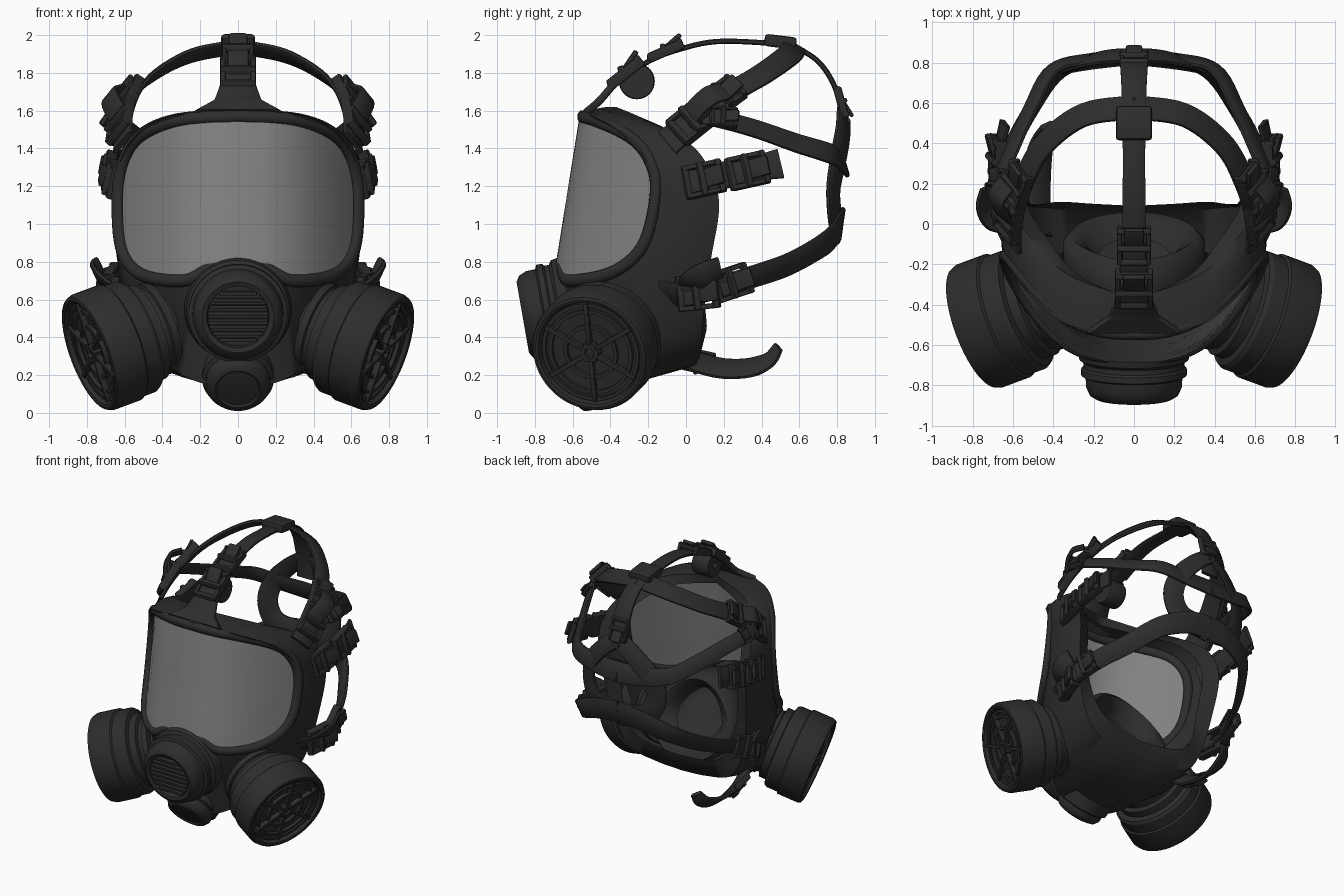
import bpy, bmesh, math
from mathutils import Vector, Matrix

if "Cube" in bpy.data.objects:
    bpy.data.objects.remove(bpy.data.objects["Cube"])

def material(name, c):
    m = bpy.data.materials.new(name)
    m.diffuse_color = (c, c, c, 1)
    m.use_nodes = True
    m.node_tree.nodes["Principled BSDF"].inputs["Base Color"].default_value = m.diffuse_color
    return m

RUBBER = material("black rubber", 0.026)
LENS = material("grey visor", 0.22)
HEAD = Vector((0, 0.1, 1.1))

def finish(bm, name, mat=RUBBER, angle=40):
    bmesh.ops.recalc_face_normals(bm, faces=bm.faces)
    me = bpy.data.meshes.new(name)
    bm.to_mesh(me)
    bm.free()
    ob = bpy.data.objects.new(name, me)
    bpy.context.collection.objects.link(ob)
    me.materials.append(mat)
    bpy.ops.object.select_all(action='DESELECT')
    ob.select_set(True)
    bpy.context.view_layer.objects.active = ob
    bpy.ops.object.shade_smooth_by_angle(angle=math.radians(angle))
    return ob

def spline(pts, n=6):
    p = [Vector(q) for q in pts]
    p = [2 * p[0] - p[1]] + p + [2 * p[-1] - p[-2]]
    out = []
    for i in range(1, len(p) - 2):
        a, b, c, d = p[i - 1:i + 3]
        for k in range(n):
            t = k / n
            out.append(0.5 * (2 * b + (c - a) * t + (2 * a - 5 * b + 4 * c - d) * t * t
                              + (3 * b - a - 3 * c + d) * t ** 3))
    return out + [p[-2]]

def mirrored_loop(half):
    h = spline(half)
    return h + [Vector((-v.x, v.y, v.z)) for v in h[-2:0:-1]]

def loft(bm, loops, closed=True):
    rows = [[bm.verts.new(v) for v in l] for l in loops]
    n = len(rows[0])
    for a, b in zip(rows, rows[1:]):
        for i in range(n if closed else n - 1):
            j = (i + 1) % n
            bm.faces.new((a[i], a[j], b[j], b[i]))
    return rows

def frame(p, t, n):
    t = Vector(t).normalized()
    n = Vector(n)
    n = (n - t * n.dot(t)).normalized()
    w = n.cross(t)
    return Matrix.Translation(p) @ Matrix((t, w, n)).transposed().to_4x4()

def axis_frame(p, axis):
    return Matrix.Translation(p) @ Vector(axis).to_track_quat('Z', 'Y').to_matrix().to_4x4()

def box(bm, size, M, bevel=0.012):
    S = Matrix.Diagonal((*size, 1))
    vs = bmesh.ops.create_cube(bm, size=1, matrix=M @ S)['verts']
    es = {e for v in vs for e in v.link_edges}
    bmesh.ops.bevel(bm, geom=list(es), offset=min(bevel, min(size) * 0.4), segments=2,
                    affect='EDGES', profile=0.6)

def lathe(bm, prof, M, n=56):
    loops = [[M @ Vector((r * math.cos(2 * math.pi * i / n), r * math.sin(2 * math.pi * i / n), h))
              for i in range(n)] for r, h in prof]
    rows = loft(bm, loops)
    bm.faces.new(rows[-1])

def strap(name, pts, widths, thick=0.028, centre=HEAD):
    """ribbon along a path, facing away from a centre point"""
    p = spline(pts)
    bm = bmesh.new()
    loops = []
    for i, v in enumerate(p):
        t = p[min(i + 1, len(p) - 1)] - p[max(i - 1, 0)]
        f = i / (len(p) - 1) * (len(widths) - 1)
        k = min(int(f), len(widths) - 2)
        w = (widths[k] + (widths[k + 1] - widths[k]) * (f - k)) / 2
        M = frame(v, t, v - Vector(centre))
        h = thick / 2
        loops.append([M @ Vector(c) for c in ((0, -w, -h * .5), (0, -w + .01, -h), (0, w - .01, -h), (0, w, -h * .5),
                                              (0, w, h * .5), (0, w - .01, h), (0, -w + .01, h), (0, -w, h * .5))])
    rows = loft(bm, loops)
    bm.faces.new(rows[0])
    bm.faces.new(rows[-1])
    return finish(bm, name, angle=50)

def buckle(name, p, t, s=1.0, n=None):
    p = Vector(p)
    M = frame(p, t, n or (p - HEAD)) @ Matrix.Scale(s, 4)
    T = Matrix.Translation
    bm = bmesh.new()
    box(bm, (.11, .13, .04), M @ T((-.04, 0, .01)))
    for y in (-.08, .08):                       # side rails
        box(bm, (.22, .028, .06), M @ T((0, y, .015)))
    for x, z in ((-.1, .02), (-.01, .04), (.09, .03)):  # cross bars
        box(bm, (.035, .19, .045), M @ T((x, 0, z)) @ Matrix.Rotation(.4, 4, 'Y'))
    box(bm, (.12, .11, .03), M @ T((.06, 0, .05)) @ Matrix.Rotation(-.3, 4, 'Y'))
    return finish(bm, name)

# visor: rings shrinking toward the middle, laid on a curved surface
def visor_y(x, z):
    return -0.70 + (z - 0.72) * 0.16 + 0.45 * (abs(x) / 0.61) ** 2.6

border = [(0, 0, 1.54), (.3, 0, 1.525), (.5, 0, 1.445), (.59, 0, 1.29), (.61, 0, 1.08), (.585, 0, .86),
          (.48, 0, .745), (.27, 0, .725), (.14, 0, .79), (0, 0, .815)]
edge2d = mirrored_loop(border)
def ring(s):
    c = Vector((0, 0, 1.13))
    q = [c + (v - c) * s for v in edge2d]
    return [Vector((v.x, visor_y(v.x, v.z), v.z)) for v in q]
edge = ring(1.0)
bm = bmesh.new()
rows = loft(bm, [ring(s) for s in (1, .9, .8, .68, .55, .4, .25, .1)])
bm.faces.new(rows[-1])
finish(bm, "visor", LENS, 60)

# visor rim tube
bm = bmesh.new()
loops = []
N = len(edge)
for i, v in enumerate(edge):
    t = edge[(i + 1) % N] - edge[i - 1]
    out = (edge2d[i] - Vector((0, 0, 1.13))).normalized()
    M = frame(v + out * .028 + Vector((0, .02, 0)), t, (v.x * .8, -.6, 0))
    loops.append([M @ Vector((0, .034 * math.cos(a), .028 * math.sin(a)))
                  for a in [k * math.pi / 5 for k in range(10)]])
loft(bm, loops + [loops[0]])
bmesh.ops.remove_doubles(bm, verts=bm.verts, dist=1e-5)
finish(bm, "visor_rim", angle=60)

# face piece: lofted from visor edge back to the face seal
C = [(0, -.56, 1.6), (.33, -.5, 1.575), (.53, -.34, 1.48), (.63, -.2, 1.31), (.655, -.14, 1.08),
     (.635, -.18, .82), (.54, -.35, .67), (.3, -.6, .63), (.15, -.66, .64), (0, -.68, .68)]
D = [(0, -.48, 1.61), (.33, -.4, 1.585), (.53, -.2, 1.5), (.635, -.05, 1.35), (.66, .02, 1.1),
     (.63, -.05, .75), (.53, -.25, .42), (.38, -.46, .26), (.2, -.56, .16), (0, -.58, .15)]
D2 = [(0, -.42, 1.62), (.33, -.32, 1.58), (.53, -.12, 1.49), (.63, .03, 1.35), (.655, .1, 1.11),
      (.625, .05, .77), (.54, -.08, .42), (.42, -.2, .25), (.22, -.25, .17), (0, -.27, .16)]
E = [(0, -.37, 1.62), (.33, -.25, 1.57), (.52, -.06, 1.48), (.62, .09, 1.35), (.64, .175, 1.12),
     (.61, .13, .8), (.54, .09, .5), (.43, .08, .33), (.22, .06, .27), (0, .05, .25)]
F = [(0, -.38, 1.55), (.28, -.25, 1.51), (.43, -.07, 1.42), (.51, .05, 1.29), (.53, .12, 1.1),
     (.5, .09, .8), (.45, .1, .58), (.36, .11, .46), (.2, .1, .41), (0, .09, .39)]
bm = bmesh.new()
loft(bm, [edge] + [mirrored_loop(h) for h in (C, D, D2, E, F)])
finish(bm, "face_piece", angle=60)

# inner nose cup, open to the back
bm = bmesh.new()
def cup(s, y, dz=0):
    return [Vector((.35 * s * math.cos(a) * (1 - .2 * max(0, math.sin(a))), y - .12 * math.sin(a) - .09,
                    .6 + dz + .3 * s * math.sin(a))) for a in [k * math.pi / 20 for k in range(40)]]
rows = loft(bm, [cup(.55, -.1), cup(.7, .0), cup(.9, .03), cup(1, .0), cup(1, -.1), cup(.92, -.22), cup(.7, -.34), cup(.4, -.4)])
bm.faces.new(rows[-1])
finish(bm, "nose_cup", angle=60)

# speech diaphragm with slatted grille
M = axis_frame((0, -.61, .55), (0, -.97, -.17))
bm = bmesh.new()
lathe(bm, [(.29, -.06), (.28, .02), (.272, .06), (.25, .075), (.25, .1), (.262, .11), (.262, .14), (.24, .15), (.238, .2),
           (.22, .24), (.19, .258), (.165, .25), (.16, .215)], M)
finish(bm, "speech_diaphragm")
bm = bmesh.new()
for i in range(8):
    d = -.125 + i * .0357
    box(bm, (2 * math.sqrt(.16 ** 2 - d * d), .02, .03), Matrix.Translation(M @ Vector((0, 0, .235)))
        @ Matrix.Rotation(.17, 4, 'X') @ Matrix.Translation((0, 0, d)) @ Matrix.Rotation(math.pi / 2, 4, 'X'), .004)
finish(bm, "speech_slats")

# exhale valve on the chin
bm = bmesh.new()
M = axis_frame((0, -.55, .19), (0, -.8, -.6))
lathe(bm, [(.2, -.08), (.19, .02), (.17, .03), (.17, .07), (.15, .1), (.12, .11), (.11, .1), (.05, .105)], M)
finish(bm, "chin_valve")

for s, side in ((1, "right"), (-1, "left")):
    X = lambda pts: [(s * x, y, z) for x, y, z in pts]
    # filter canister with spoked grille
    M = axis_frame((s * .79, -.515, .312), (s * .885, -.33, -.33))
    bm = bmesh.new()
    lathe(bm, [(.2, -.58), (.2, -.44), (.25, -.43), (.25, -.39), (.235, -.385), (.235, -.36), (.265, -.35), (.265, -.3),
               (.3, -.29), (.312, -.27), (.312, -.19), (.325, -.18), (.325, -.03), (.315, -.005),
               (.3, 0), (.285, -.005), (.275, -.045), (.1, -.05)], M)
    finish(bm, side + "_filter", angle=30)
    bm = bmesh.new()
    for r in (.262, .225, .14):
        lathe(bm, [(r + .01, -.05), (r + .01, -.025), (r - .01, -.025), (r - .01, -.05)], M)
    lathe(bm, [(.06, -.05), (.055, -.005), (.03, -.005), (.025, -.02)], M, 6)
    for k in range(6):
        R = M @ Matrix.Rotation(k * math.pi / 3 + .5, 4, 'Z')
        box(bm, (.23, .024, .035), R @ Matrix.Translation((.16, 0, -.03)), .006)
    finish(bm, side + "_filter_grille", angle=30)

    # harness straps on this side
    strap(side + "_upper_strap", X([(.61, -.1, 1.43), (.6, .05, 1.55), (.54, .23, 1.69), (.44, .4, 1.79),
                                    (.25, .54, 1.89), (0, .58, 1.94)]), (.17, .15, .13, .13, .13))
    strap(side + "_temple_strap", X([(.65, .1, 1.57), (.67, .2, 1.55), (.6, .38, 1.5), (.51, .58, 1.43),
                                     (.4, .77, 1.37), (.2, .82, 1.33), (0, .835, 1.32)]), (.1, .11, .12, .15))
    strap(side + "_middle_strap", X([(.62, -.02, 1.2), (.65, .1, 1.23), (.665, .25, 1.27), (.66, .4, 1.3), (.64, .5, 1.32)]),
          (.17, .15, .13, .16))
    strap(side + "_lower_strap", X([(.58, -.12, .63), (.64, .0, .63), (.67, .15, .66), (.62, .35, .72), (.52, .55, .79),
                                    (.38, .74, .9), (.18, .81, .98), (0, .82, 1.0)]), (.16, .13, .14, .18))
    strap(side + "_rear_pad", X([(0, .835, 1.58), (.13, .83, 1.48), (.25, .805, 1.34), (.29, .78, 1.18),
                                 (.22, .79, 1.03), (0, .815, .98)]), (.12, .14, .15, .18))
    strap(side + "_upper_strap_tail", X([(.61, .0, 1.54), (.66, .06, 1.62), (.68, .13, 1.68), (.63, .2, 1.7)]), (.13, .12))

    # buckles
    buckle(side + "_upper_buckle", (s * .61, .04, 1.54), (-.1 * s, .75, .6), 1.0)
    buckle(side + "_upper_slider", (s * .57, .2, 1.67), (-.3 * s, .75, .55), .9)
    buckle(side + "_temple_buckle", (s * .67, .2, 1.56), (-.1 * s, .9, -.1), .65)
    buckle(side + "_middle_buckle", (s * .65, .1, 1.235), (.1 * s, .9, .2), .95)
    buckle(side + "_middle_slider", (s * .665, .33, 1.28), (-.05 * s, .9, .2), .95)
    buckle(side + "_lower_buckle", (s * .65, .07, .64), (.2 * s, .9, .1), 1.0, (s, 0, 0))
    buckle(side + "_lower_slider", (s * .65, .24, .69), (-.25 * s, .9, .3), .9, (s, .2, 0))
    strap(side + "_lower_strap_tail", X([(.65, .02, .66), (.72, .04, .7), (.75, .1, .74), (.73, .18, .77)]), (.14, .12))

# forehead tab and centre strap over the crown
strap("forehead_tab", [(0, -.53, 1.59), (0, -.46, 1.65), (0, -.39, 1.73), (0, -.3, 1.82)], (.46, .25, .19, .17), .04)
strap("centre_strap", [(0, -.36, 1.75), (0, -.2, 1.86), (0, -.05, 1.92), (0, .15, 1.965), (0, .4, 1.96), (0, .56, 1.94),
                       (0, .7, 1.86), (0, .79, 1.72), (0, .83, 1.55), (0, .835, 1.42)], (.16, .12, .11, .12, .14, .14))
buckle("forehead_buckle", (0, -.31, 1.79), (0, .75, .6), 1.0)
buckle("centre_slider", (0, -.1, 1.905), (0, .9, .4), .9)
buckle("rear_slider", (0, .81, 1.64), (0, .25, -.95), .75)
bm = bmesh.new()
box(bm, (.17, .18, .065), frame((0, .5, 1.965), (0, 1, -.12), (0, 0, 1)), .02)
finish(bm, "crown_plate")
bm = bmesh.new()
lathe(bm, [(.02, -.07), (.09, -.07), (.095, -.055), (.095, .055), (.09, .07), (.02, .07)],
      axis_frame((0, -.26, 1.755), (1, 0, 0)), 32)
finish(bm, "forehead_strap_loop")

# loose neck strap hanging below the left side, twisted outward
strap("neck_strap", [(-.47, -.05, .32), (-.48, .05, .27), (-.48, .2, .235), (-.47, .34, .24), (-.45, .44, .28), (-.43, .49, .35)],
      (.15, .16, .15, .08), .03, (-.1, .22, .72))
buckle("neck_strap_buckle", (-.49, .07, .28), (.0, .9, -.2), .75, (-.7, 0, -.7))
